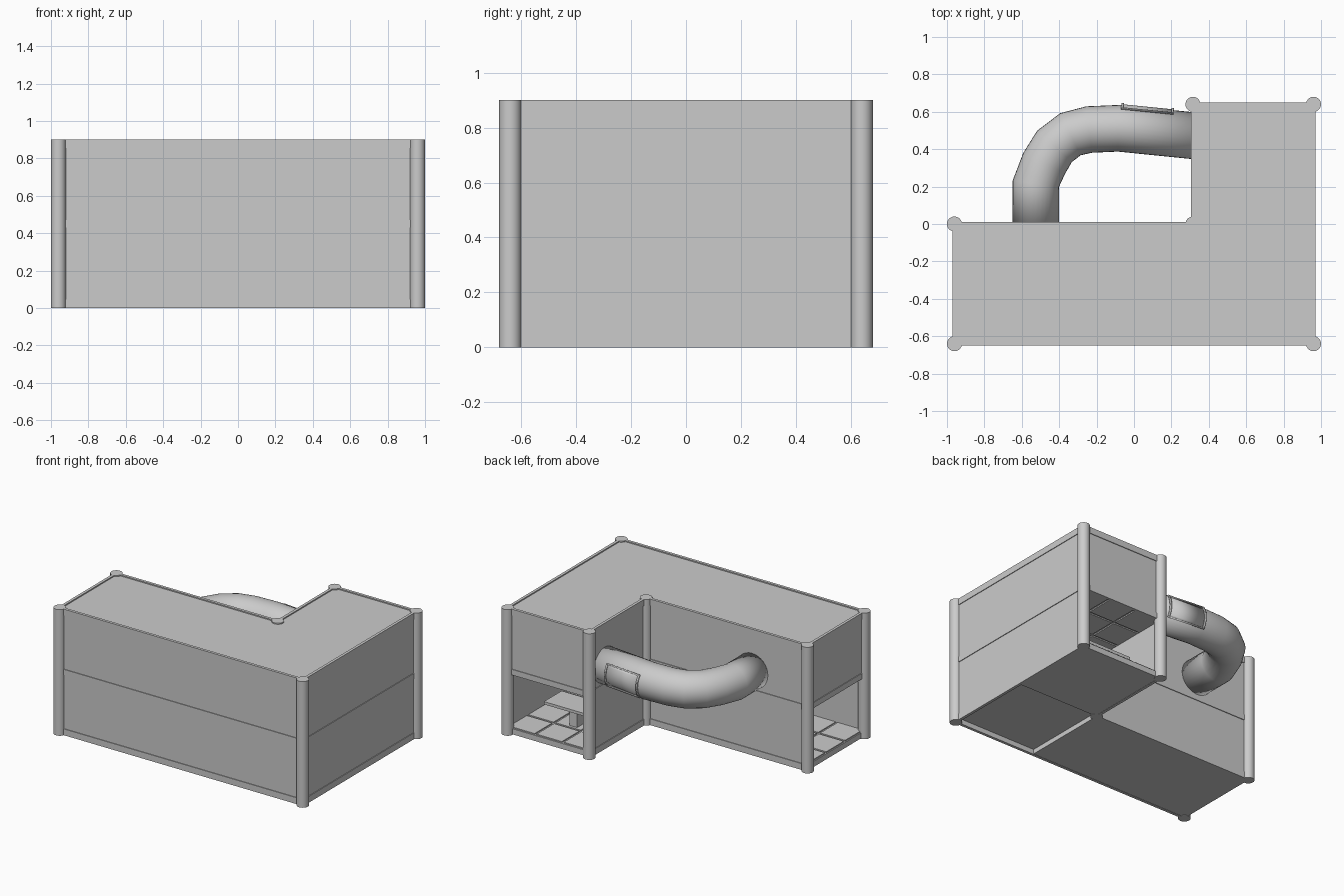
import bpy, bmesh, math
from mathutils import Vector

if "Cube" in bpy.data.objects:
    bpy.data.objects.remove(bpy.data.objects["Cube"])

H, MID = 0.9, 0.45
# Corner posts of the L-shaped plan, in order round the outline
CORNERS = [(-0.96, -0.64), (0.96, -0.64), (0.96, 0.64),
           (0.315, 0.64), (0.315, 0.0), (-0.96, 0.0)]
SECTIONS = {"left": (-0.96, 0.315, -0.64, 0.0),
            "corner": (0.315, 0.96, -0.64, 0.0),
            "back": (0.315, 0.96, 0.0, 0.64)}


def finish(name, bm):
    bmesh.ops.recalc_face_normals(bm, faces=bm.faces)
    me = bpy.data.meshes.new(name)
    bm.to_mesh(me)
    bm.free()
    ob = bpy.data.objects.new(name, me)
    bpy.context.collection.objects.link(ob)
    return ob


def add_box(bm, x0, x1, y0, y1, z0, z1):
    vs = bmesh.ops.create_cube(bm, size=1)["verts"]
    for v in vs:
        v.co = Vector(((x0 + x1) / 2 + v.co.x * (x1 - x0),
                       (y0 + y1) / 2 + v.co.y * (y1 - y0),
                       (z0 + z1) / 2 + v.co.z * (z1 - z0)))


def box(name, *b):
    bm = bmesh.new()
    add_box(bm, *b)
    return finish(name, bm)


def cylinder(name, r, depth, loc, rot=(0, 0, 0)):
    bpy.ops.mesh.primitive_cylinder_add(vertices=32, radius=r, depth=depth,
                                        location=loc, rotation=rot)
    ob = bpy.context.object
    ob.name = name
    bpy.ops.object.shade_smooth_by_angle()
    return ob


def wall_piece(name, a, b, t, z0, z1):
    # Upright slab of thickness t along the plan line a-b
    return box(name, min(a[0], b[0]) - t / 2, max(a[0], b[0]) + t / 2,
               min(a[1], b[1]) - t / 2, max(a[1], b[1]) + t / 2, z0, z1)


def sweep(name, pts, r, a0, a1, n):
    # Tube, or part of one, along a level path; angle 0 faces outwards
    bm = bmesh.new()
    full = a1 - a0 > 359
    rings = []
    for i, p in enumerate(pts):
        prev, nxt = pts[max(i - 1, 0)], pts[min(i + 1, len(pts) - 1)]
        t = (Vector(nxt) - Vector(prev)).normalized()
        out = Vector((-t.y, t.x, 0))
        angles = [math.radians(a0 + (a1 - a0) * k / n) for k in range(n if full else n + 1)]
        rings.append([bm.verts.new(Vector(p) + r * (math.cos(a) * out + Vector((0, 0, math.sin(a)))))
                      for a in angles])
    for A, B in zip(rings, rings[1:]):
        for k in range(len(A) if full else len(A) - 1):
            j = (k + 1) % len(A)
            bm.faces.new((A[k], A[j], B[j], B[k]))
    ob = finish(name, bm)
    bpy.context.view_layer.objects.active = ob
    for o in bpy.context.selected_objects:
        o.select_set(False)
    ob.select_set(True)
    bpy.ops.object.shade_smooth_by_angle(angle=math.radians(40))
    return ob


# Posts
for i, (x, y) in enumerate(CORNERS):
    cylinder(f"post_{i}", 0.04, H, (x, y, H / 2))

# Walls: rails and panels; the two end faces are open below
panels = {}
for i, a in enumerate(CORNERS):
    b = CORNERS[(i + 1) % 6]
    is_end = i in (2, 5)
    wall_piece(f"top_rail_{i}", a, b, 0.02, H - 0.045, H)
    wall_piece(f"mid_rail_{i}", a, b, 0.02, MID - 0.02, MID + 0.02)
    panels[i] = wall_piece(f"upper_panel_{i}", a, b, 0.01, MID + 0.02, H - 0.045)
    if not is_end:
        wall_piece(f"bottom_rail_{i}", a, b, 0.02, 0, 0.045)
        wall_piece(f"lower_panel_{i}", a, b, 0.01, 0.045, MID - 0.02)

# Floors, tiled on top, and the roof
for name, (x0, x1, y0, y1) in SECTIONS.items():
    box(f"{name}_floor", x0, x1, y0, y1, 0.035 if name == "corner" else 0.002, 0.042)
    box(f"{name}_roof", x0, x1, y0, y1, H - 0.02, H - 0.008)
    nx = 6 if name == "left" else 3
    w, d, g = (x1 - x0) / nx, (y1 - y0) / 3, 0.008
    for level, z in (("floor", 0.042), ("deck", MID - 0.02)):
        bm = bmesh.new()
        for i in range(nx):
            for j in range(3):
                add_box(bm, x0 + i * w + g, x0 + (i + 1) * w - g,
                        y0 + j * d + g, y0 + (j + 1) * d - g, z, z + 0.008)
        finish(f"{name}_{level}_tiles", bm)
    box(f"{name}_deck", x0, x1, y0, y1, MID - 0.012, MID + 0.01)

# Inside steps
box("low_step", 0.42, 0.8, 0.26, 0.46, 0.18, 0.2)
box("high_step", 0.42, 0.8, 0.08, 0.26, 0.29, 0.31)
box("step_support", 0.58, 0.64, 0.1, 0.4, 0.04, 0.18)

# Bent tube joining the two wings
Z, R = 0.6, 0.125
path = [(x, y, Z) for x, y in [(-0.525, 0.0), (-0.525, 0.215), (-0.48, 0.325),
        (-0.425, 0.415), (-0.34, 0.48), (-0.24, 0.505), (-0.08, 0.512), (0.318, 0.472)]]
tube = sweep("tube", path, R, 0, 360, 32)
s = tube.modifiers.new("wall", "SOLIDIFY")
s.thickness, s.offset = 0.006, -1

# Openings in the wall panels where the tube enters
for i, loc, rot in ((4, (-0.525, 0, Z), (math.pi / 2, 0, 0)),
                    (3, (0.315, 0.472, Z), (0, math.pi / 2, 0))):
    cut = cylinder(f"tube_cutter_{i}", 0.12, 0.1, loc, rot)
    cut.hide_render = True
    cut.display_type = 'WIRE'
    m = panels[i].modifiers.new("hole", "BOOLEAN")
    m.operation, m.object, m.solver = 'DIFFERENCE', cut, 'EXACT'


# Window on the outer side of the tube
def on_tube(x):
    return (x, 0.512 - (x + 0.08) * 0.1005, Z)


for name, x0, x1, a0, a1, t in (("pane", -0.07, 0.19, -35, 35, 0.003),
                                ("frame_top", -0.08, 0.20, 34, 38, 0.008),
                                ("frame_bottom", -0.08, 0.20, -38, -34, 0.008),
                                ("frame_left", -0.08, -0.068, -38, 38, 0.008),
                                ("frame_right", 0.188, 0.20, -38, 38, 0.008)):
    ob = sweep(f"window_{name}", [on_tube(x0), on_tube(x1)], R + t, a0, a1, 10)
    s = ob.modifiers.new("thickness", "SOLIDIFY")
    s.thickness, s.offset = t, 0
